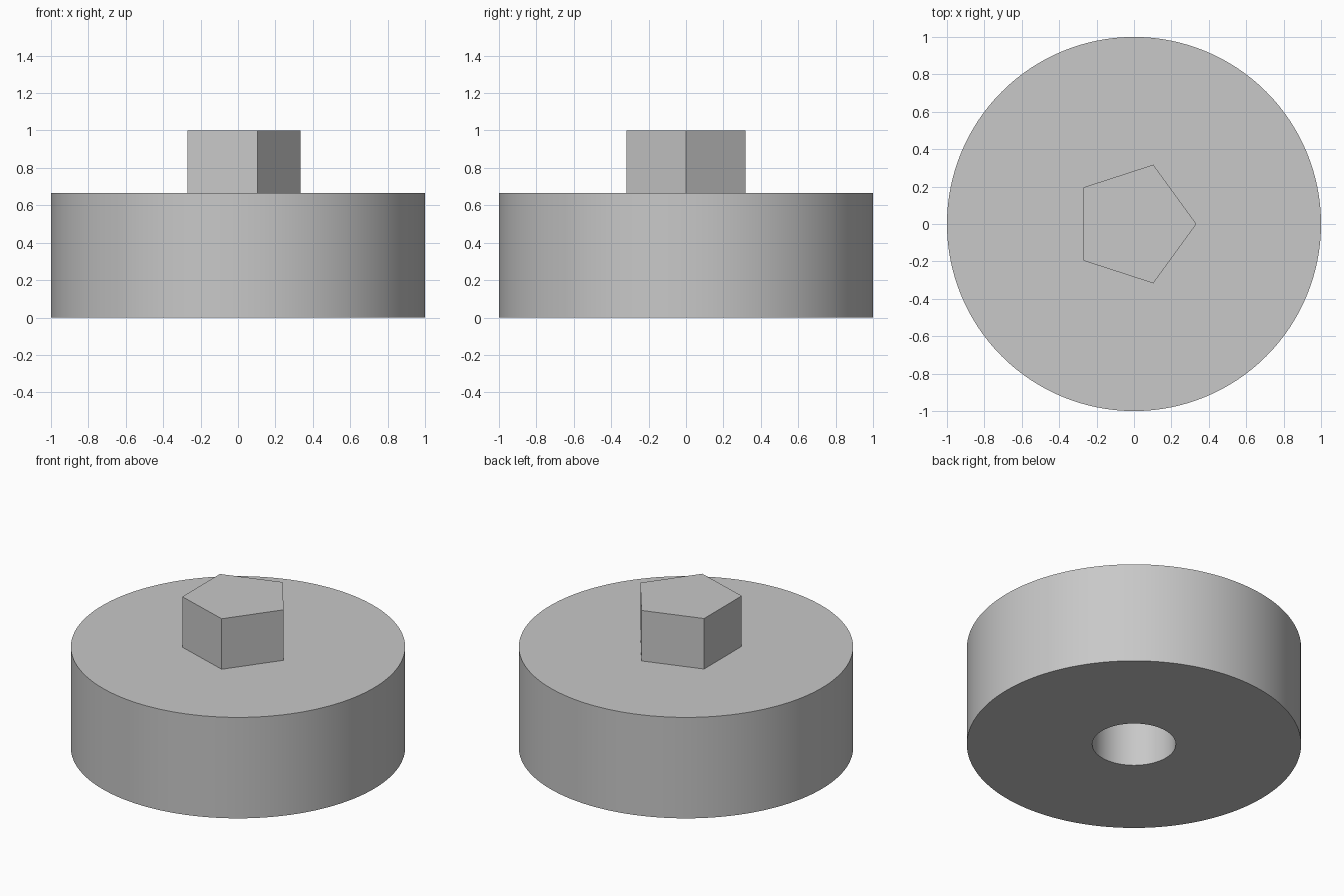
import bpy
import bmesh
import math
from mathutils import Matrix

cube = bpy.data.objects.get("Cube")
if cube:
    bpy.data.objects.remove(cube, do_unlink=True)

BODY_H = 2 / 3
PEG_R = PEG_H = 1 / 3
HOLE_R, HOLE_DEPTH = 0.25, 1 / 3
SEGMENTS = 128

grey = bpy.data.materials.new("plain grey")
grey.use_nodes = True
colour = (0.58, 0.58, 0.58, 1)
grey.diffuse_color = colour
grey.node_tree.nodes["Principled BSDF"].inputs["Base Color"].default_value = colour


def add_object(name, bm):
    bmesh.ops.recalc_face_normals(bm, faces=bm.faces)
    mesh = bpy.data.meshes.new(name)
    bm.to_mesh(mesh)
    bm.free()
    mesh.materials.append(grey)
    obj = bpy.data.objects.new(name, mesh)
    bpy.context.collection.objects.link(obj)
    return obj


# Round body, turned from a half section with a blind socket underneath
profile = [(0, HOLE_DEPTH), (HOLE_R, HOLE_DEPTH), (HOLE_R, 0),
           (1, 0), (1, BODY_H), (0, BODY_H)]
bm = bmesh.new()
verts = [bm.verts.new((r, 0, z)) for r, z in profile]
edges = [bm.edges.new(pair) for pair in zip(verts, verts[1:])]
bmesh.ops.spin(bm, geom=verts + edges, cent=(0, 0, 0), axis=(0, 0, 1),
               angle=math.tau, steps=SEGMENTS, use_duplicate=False)
bmesh.ops.remove_doubles(bm, verts=bm.verts, dist=0.0001)
body = add_object("round_body", bm)

# Five-sided peg on top, one corner pointing to +x
bm = bmesh.new()
corners = [bm.verts.new((PEG_R * math.cos(math.tau * i / 5),
                         PEG_R * math.sin(math.tau * i / 5), BODY_H))
           for i in range(5)]
base = bm.faces.new(corners)
top = bmesh.ops.extrude_face_region(bm, geom=[base], use_keep_orig=True)
top_verts = [v for v in top["geom"] if isinstance(v, bmesh.types.BMVert)]
bmesh.ops.transform(bm, matrix=Matrix.Translation((0, 0, PEG_H)), verts=top_verts)
add_object("five_sided_peg", bm)

# Smooth the round walls and keep the rims sharp
bpy.ops.object.select_all(action="DESELECT")
body.select_set(True)
bpy.context.view_layer.objects.active = body
bpy.ops.object.shade_smooth_by_angle(angle=math.radians(30))
